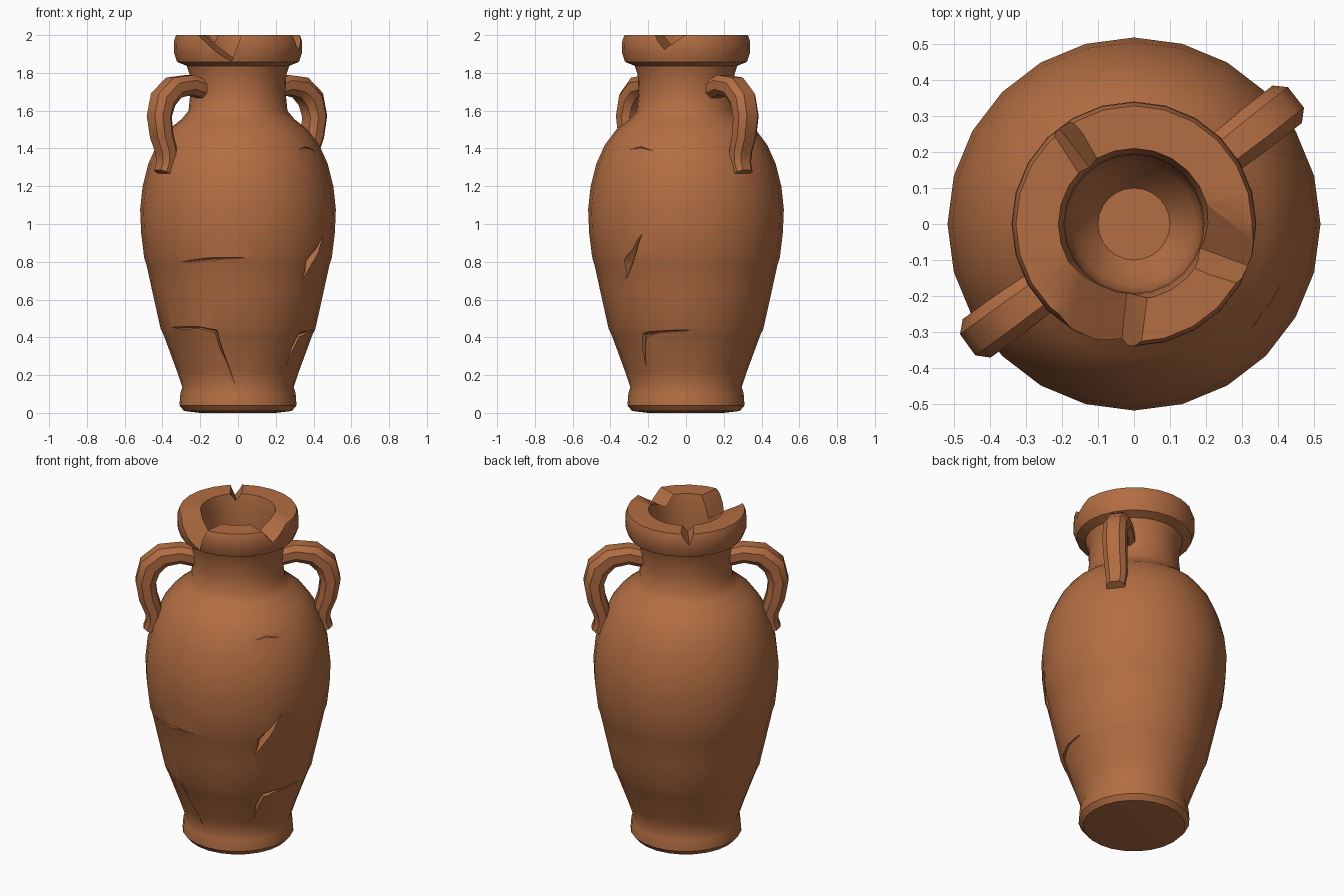
import bpy, bmesh, math
from mathutils import Vector

if "Cube" in bpy.data.objects:
    bpy.data.objects.remove(bpy.data.objects["Cube"])

clay = bpy.data.materials.new("terracotta")
clay.diffuse_color = (0.45, 0.155, 0.055, 1)
clay.use_nodes = True
clay.node_tree.nodes["Principled BSDF"].inputs["Base Color"].default_value = clay.diffuse_color

# Outer profile (radius, height) from foot to rim
OUTER = [(0.20, 0.005), (0.285, 0.015), (0.31, 0.045), (0.305, 0.11), (0.295, 0.14),
         (0.325, 0.23), (0.395, 0.42), (0.41, 0.45), (0.45, 0.63), (0.485, 0.79),
         (0.497, 0.825), (0.513, 0.96), (0.518, 1.08), (0.505, 1.20), (0.475, 1.32),
         (0.43, 1.42), (0.37, 1.50), (0.30, 1.555), (0.262, 1.60), (0.252, 1.70),
         (0.256, 1.79), (0.272, 1.838), (0.322, 1.858), (0.34, 1.91), (0.338, 1.97),
         (0.328, 2.0)]
# Inner profile from mouth down to the hollow
INNER = [(0.21, 2.0), (0.195, 1.93), (0.192, 1.75), (0.19, 1.60), (0.17, 1.50), (0.10, 1.42)]


def make_object(name, bm):
    bmesh.ops.recalc_face_normals(bm, faces=bm.faces)
    mesh = bpy.data.meshes.new(name)
    bm.to_mesh(mesh)
    bm.free()
    mesh.materials.append(clay)
    obj = bpy.data.objects.new(name, mesh)
    bpy.context.collection.objects.link(obj)
    return obj


def loft(name, rings):
    """Skin closed rings of points and cap both ends."""
    bm = bmesh.new()
    loops = [[bm.verts.new(p) for p in ring] for ring in rings]
    n = len(loops[0])
    for a, b in zip(loops, loops[1:]):
        for i in range(n):
            j = (i + 1) % n
            bm.faces.new((a[i], a[j], b[j], b[i]))
    bm.faces.new(loops[0])
    bm.faces.new(loops[-1])
    return make_object(name, bm)


def polar(deg, r, z):
    a = math.radians(deg)
    return Vector((r * math.cos(a), r * math.sin(a), z))


def surface_radius(z):
    for (r0, z0), (r1, z1) in zip(OUTER, OUTER[1:]):
        if z0 <= z <= z1:
            return r0 + (r1 - r0) * (z - z0) / (z1 - z0)
    return OUTER[0][0]


def activate(obj):
    bpy.ops.object.select_all(action='DESELECT')
    obj.select_set(True)
    bpy.context.view_layer.objects.active = obj


def carve(target, cutter):
    activate(target)
    mod = target.modifiers.new("carve", 'BOOLEAN')
    mod.operation = 'DIFFERENCE'
    mod.solver = 'EXACT'
    mod.object = cutter
    bpy.ops.object.modifier_apply(modifier=mod.name)
    bpy.data.objects.remove(cutter)


def chip(deg, left, depth, right, r0=0.12, slope=0.0):
    """V-shaped wedge through the rim; left and right are widths at the top."""
    side = polar(deg + 90, 1, 0)
    rings = []
    for r, d in ((r0, depth - slope), (0.45, depth + slope * 0.6)):
        c = polar(deg, r, 2.0)
        k = (d + 0.05) / d
        rings.append([c - side * left * k + Vector((0, 0, 0.05)),
                      c - Vector((0, 0, d)),
                      c + side * right * k + Vector((0, 0, 0.05))])
    return loft("chip_cutter", rings)


def crack(points):
    """Groove along the wall; points are (degrees, height, half width, depth)."""
    rings = []
    for i, (deg, z, w, d) in enumerate(points):
        a, b = points[max(i - 1, 0)], points[min(i + 1, len(points) - 1)]
        r = surface_radius(z)
        along = Vector((math.radians(b[0] - a[0]) * r, b[1] - a[1])).normalized()
        dt, dz = -along.y * w * 1.6, along.x * w * 1.6
        turn = math.degrees(dt / r)
        rings.append([polar(deg + turn, r + 0.03, z + dz),
                      polar(deg, r - d, z + dz * 0.3),
                      polar(deg - turn, r + 0.03, z - dz)])
    return loft("crack_cutter", rings)


# Jar body, neck, rim and hollow
SIDES = 24
jar = loft("jar_body", [[polar(360 * i / SIDES, r, z) for i in range(SIDES)]
                        for r, z in OUTER + INNER])

# Broken rim
carve(jar, chip(264, 0.17, 0.14, 0.06, slope=0.03))
carve(jar, chip(340, 0.05, 0.075, 0.13, slope=0.02))
carve(jar, chip(128, 0.03, 0.07, 0.035, r0=0.2, slope=0.03))

# Cracks in the wall
carve(jar, crack([(232, 0.80, 0.004, 0.004), (250, 0.812, 0.012, 0.016),
                  (262, 0.818, 0.01, 0.012), (275, 0.822, 0.003, 0.003)]))
carve(jar, crack([(317, 0.71, 0.006, 0.005), (321, 0.79, 0.03, 0.035),
                  (327, 0.86, 0.02, 0.025), (333, 0.95, 0.004, 0.004)]))
carve(jar, crack([(212, 0.455, 0.004, 0.004), (240, 0.452, 0.01, 0.014),
                  (253, 0.432, 0.014, 0.02), (256, 0.34, 0.012, 0.014),
                  (267, 0.16, 0.003, 0.003)]))
carve(jar, crack([(320, 0.25, 0.004, 0.004), (322, 0.34, 0.016, 0.02),
                  (326, 0.41, 0.018, 0.022), (340, 0.43, 0.009, 0.012),
                  (362, 0.44, 0.003, 0.003)]))
carve(jar, crack([(318, 1.395, 0.003, 0.004), (326, 1.405, 0.009, 0.015),
                  (338, 1.385, 0.003, 0.004)]))

# Handles: path of (radius, height, half width, half thickness)
PATH = [(0.22, 1.71, 0.055, 0.05), (0.32, 1.737, 0.062, 0.052), (0.42, 1.722, 0.066, 0.058),
        (0.49, 1.66, 0.066, 0.062), (0.515, 1.57, 0.066, 0.056), (0.50, 1.47, 0.064, 0.052),
        (0.47, 1.385, 0.06, 0.048), (0.468, 1.32, 0.055, 0.045), (0.49, 1.27, 0.052, 0.04)]


def handle(name, deg):
    out, side = polar(deg, 1, 0), polar(deg + 90, 1, 0)
    rings = []
    for i, (r, z, w, t) in enumerate(PATH):
        a, b = PATH[max(i - 1, 0)], PATH[min(i + 1, len(PATH) - 1)]
        d = Vector((b[0] - a[0], b[1] - a[1])).normalized()
        normal = out * -d.y + Vector((0, 0, d.x))
        centre = out * r + Vector((0, 0, z))
        rings.append([centre + side * w * u + normal * t * v for u, v in
                      ((1, 0.45), (0.55, 1), (-0.55, 1), (-1, 0.45),
                       (-1, -0.45), (-0.55, -1), (0.55, -1), (1, -0.45))])
    return loft(name, rings)


parts = [jar, handle("right_handle", 38), handle("left_handle", 216)]
for part in parts:
    activate(part)
    bpy.ops.object.shade_smooth_by_angle(angle=math.radians(38))
    part.location.z = -0.005 if part is jar else 0
# Stretch the jar slightly so foot and rim meet the full height
jar.scale.z = 2.0 / 1.995
